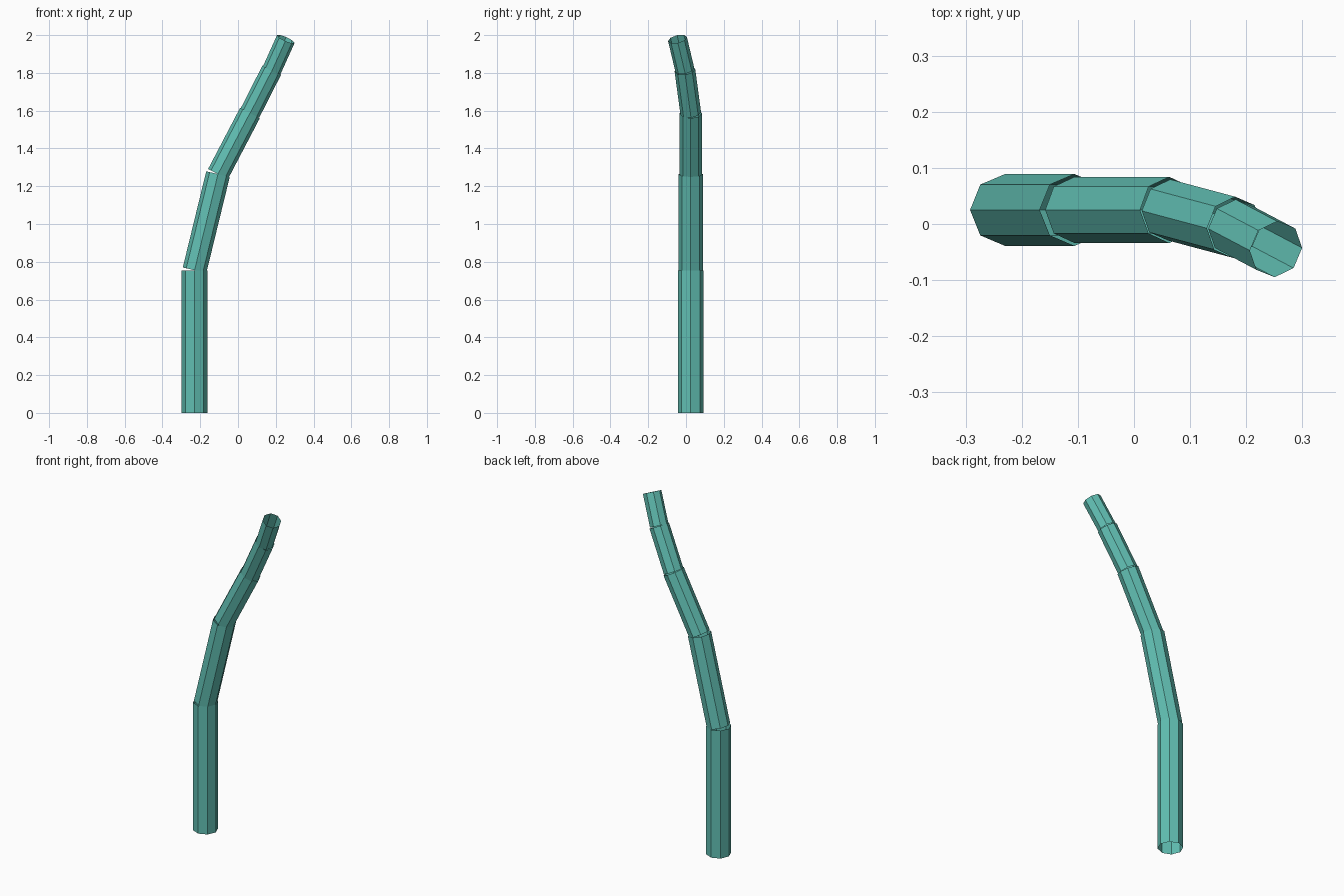
import bpy
import bmesh
from mathutils import Vector

if "Cube" in bpy.data.objects:
    bpy.data.objects.remove(bpy.data.objects["Cube"])

teal = bpy.data.materials.new("teal")
teal.diffuse_color = (0.12, 0.52, 0.45, 1)
teal.use_nodes = True
teal.node_tree.nodes["Principled BSDF"].inputs["Base Color"].default_value = teal.diffuse_color

# Joint centres along the bending trunk, and one radius per section
joints = [Vector(p) for p in (
    (-0.230, 0.025, 0.0),
    (-0.230, 0.025, 0.755),
    (-0.106, 0.025, 1.264),
    (0.063, 0.025, 1.587),
    (0.179, -0.006, 1.815),
    (0.253, -0.045, 1.979),
)]
radii = [0.068, 0.064, 0.059, 0.055, 0.051]


def open_tube(name, start, end, radius, sides=8):
    """Eight-sided open tube from start to end."""
    axis = end - start
    bm = bmesh.new()
    bmesh.ops.create_cone(bm, cap_ends=False, segments=sides,
                          radius1=radius, radius2=radius, depth=axis.length)
    bmesh.ops.translate(bm, verts=bm.verts, vec=(0, 0, axis.length / 2))
    mesh = bpy.data.meshes.new(name)
    bm.to_mesh(mesh)
    bm.free()
    mesh.materials.append(teal)
    obj = bpy.data.objects.new(name, mesh)
    obj.location = start
    obj.rotation_mode = 'QUATERNION'
    obj.rotation_quaternion = Vector((0, 0, 1)).rotation_difference(axis)
    bpy.context.collection.objects.link(obj)


# Trunk sections, each thinner and more tilted than the one below
for i, radius in enumerate(radii):
    open_tube(f"trunk_section_{i + 1}", joints[i], joints[i + 1], radius)
